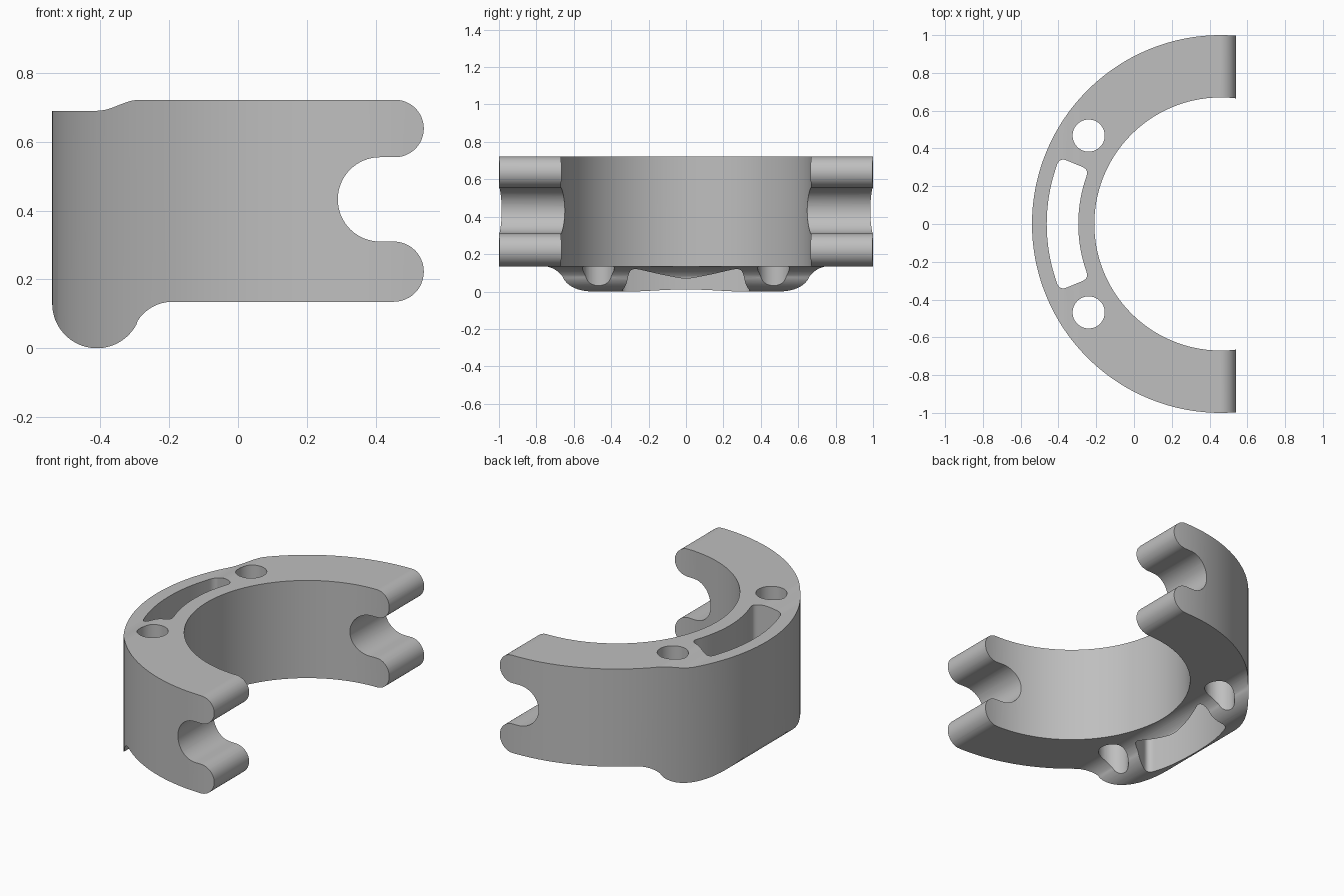
import bpy
import bmesh
from math import cos, sin, pi, radians
from mathutils import Vector

if "Cube" in bpy.data.objects:
    bpy.data.objects.remove(bpy.data.objects["Cube"])

# One plain grey for the whole part
grey = bpy.data.materials.new("plain_grey")
grey.use_nodes = True
colour = (0.52, 0.52, 0.52, 1)
grey.diffuse_color = colour
grey.node_tree.nodes["Principled BSDF"].inputs["Base Color"].default_value = colour

CX, OUTER, INNER = 0.46, 1.0, 0.67   # ring axis and radii


def arc(cx, cy, r, a, b, n):
    """Points along an arc from angle a to b in degrees."""
    angles = [radians(a + (b - a) * i / n) for i in range(n + 1)]
    return [(cx + r * cos(t), cy + r * sin(t)) for t in angles]


def prism(name, points, to_3d, direction):
    """Extrude a closed outline along a direction."""
    bm = bmesh.new()
    face = bm.faces.new([bm.verts.new(to_3d(*p)) for p in points])
    new = bmesh.ops.extrude_face_region(bm, geom=[face])["geom"]
    verts = [v for v in new if isinstance(v, bmesh.types.BMVert)]
    bmesh.ops.translate(bm, vec=direction, verts=verts)
    bmesh.ops.recalc_face_normals(bm, faces=bm.faces)
    mesh = bpy.data.meshes.new(name)
    bm.to_mesh(mesh)
    bm.free()
    mesh.materials.append(grey)
    obj = bpy.data.objects.new(name, mesh)
    bpy.context.collection.objects.link(obj)
    return obj


def plan_prism(name, points):
    return prism(name, points, lambda x, y: Vector((x, y, -0.2)), Vector((0, 0, 1.2)))


def rounded(points, corners, r, n=6):
    """Round the listed corner indices of an outline."""
    out = []
    for i, p in enumerate(points):
        p = Vector(p)
        if i not in corners:
            if all((p - Vector(points[c])).length > r for c in corners):
                out.append(tuple(p))
            continue
        a = p + (Vector(points[i - 1]) - p).normalized() * r
        b = p + (Vector(points[(i + 1) % len(points)]) - p).normalized() * r
        for k in range(n + 1):
            t = k / n
            out.append(tuple(a * (1 - t) ** 2 + p * 2 * t * (1 - t) + b * t * t))
    return out


def cut(target, tool, operation):
    bpy.context.view_layer.objects.active = target
    mod = target.modifiers.new(operation.lower(), "BOOLEAN")
    mod.operation, mod.solver, mod.object = operation, "EXACT", tool
    bpy.ops.object.modifier_apply(modifier=mod.name)
    bpy.data.objects.remove(tool)


# Side outline: rounded foot, fillet, two end lobes around a notch, stepped top
outline = arc(-0.41, 0.13, 0.13, 180, 332, 28)
outline += arc(-0.19, 0.014, 0.121, 152, 90, 12)[1:]
outline += arc(0.4525, 0.2225, 0.0875, -90, 90, 24)
outline += arc(0.4125, 0.4325, 0.1225, 270, 90, 32)
outline += arc(0.4565, 0.6385, 0.0835, -90, 90, 24)
for i in range(13):
    outline.append((-0.285 - 0.125 * i / 12, 0.706 + 0.016 * cos(pi * i / 12)))
outline.append((-0.6, 0.69))
outline[0] = (-0.54, 0.13)
outline.insert(0, (-0.6, 0.13))
half_ring_clamp = prism("half_ring_clamp", outline,
                        lambda x, z: Vector((x, -1.1, z)), Vector((0, 2.2, 0)))

# Plan shape of the half ring, running slightly past its axis
ring = arc(CX, 0, OUTER, 84, 276, 112) + arc(CX, 0, INNER, 278, 82, 96)
cut(half_ring_clamp, plan_prism("ring_cutter", ring), "INTERSECT")

# Curved slot through the back of the ring
n = 40
slot = arc(CX, 0, 0.922, 157.6, 202.4, n) + arc(CX, 0, 0.755, 202.4, 157.6, n)
slot = rounded(slot, (0, n, n + 1, 2 * n + 1), 0.038)
cut(half_ring_clamp, plan_prism("slot_cutter", slot), "DIFFERENCE")

# Bolt holes on both sides of the slot
for side in (-1, 1):
    hole = arc(-0.24, side * 0.468, 0.085, 0, 360, 48)[:-1]
    cut(half_ring_clamp, plan_prism("hole_cutter", hole), "DIFFERENCE")

# Smooth curved walls with crisp rims
bpy.ops.object.select_all(action="DESELECT")
half_ring_clamp.select_set(True)
bpy.context.view_layer.objects.active = half_ring_clamp
bpy.ops.object.shade_smooth_by_angle(angle=radians(30))
normals = half_ring_clamp.modifiers.new("even_normals", "WEIGHTED_NORMAL")
normals.keep_sharp = True
